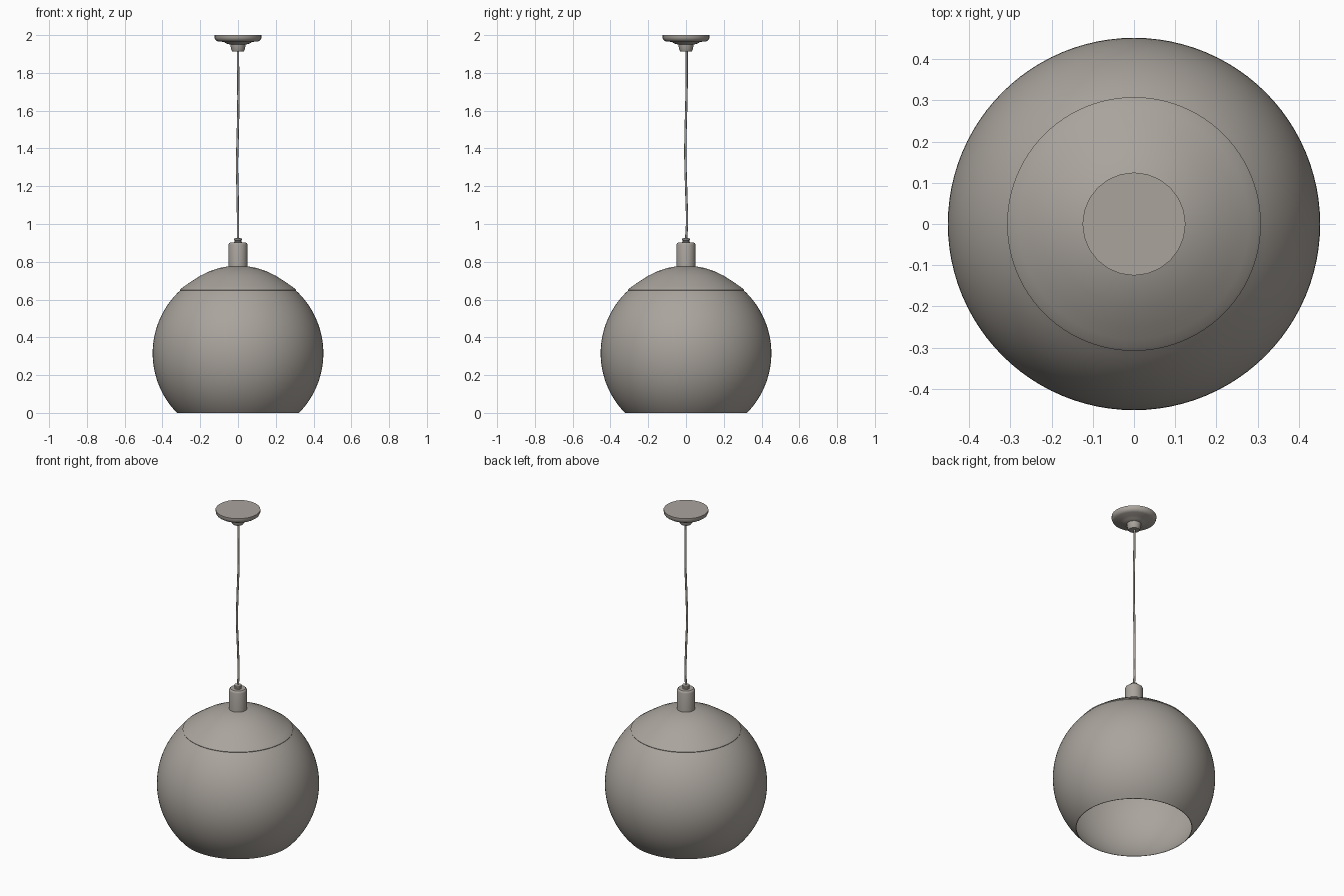
import bpy, bmesh, math

if "Cube" in bpy.data.objects:
    bpy.data.objects.remove(bpy.data.objects["Cube"])

grey = bpy.data.materials.new("warm_grey")
grey.diffuse_color = (0.40, 0.37, 0.335, 1)
grey.use_nodes = True
grey.node_tree.nodes["Principled BSDF"].inputs["Base Color"].default_value = grey.diffuse_color


def smooth(ob, angle=35):
    bpy.ops.object.select_all(action='DESELECT')
    ob.select_set(True)
    bpy.context.view_layer.objects.active = ob
    bpy.ops.object.shade_smooth_by_angle(angle=math.radians(angle))


def lathe(name, profile, segments):
    """Spin an (r, z) profile around the z axis."""
    bm = bmesh.new()
    vs = [bm.verts.new((r, 0, z)) for r, z in profile]
    es = [bm.edges.new(p) for p in zip(vs, vs[1:])]
    bmesh.ops.spin(bm, geom=vs + es, cent=(0, 0, 0), axis=(0, 0, 1),
                   angle=math.tau, steps=segments, use_merge=False)
    bmesh.ops.remove_doubles(bm, verts=bm.verts, dist=1e-5)
    bmesh.ops.recalc_face_normals(bm, faces=bm.faces)
    me = bpy.data.meshes.new(name)
    bm.to_mesh(me)
    bm.free()
    me.materials.append(grey)
    ob = bpy.data.objects.new(name, me)
    bpy.context.collection.objects.link(ob)
    smooth(ob)
    return ob


# Globe shade: thin open shell cut flat at the bottom and at the cap
R, C = 0.452, 0.316
a0, a1 = math.asin(-C / R), math.asin((0.65 - C) / R)
arc = [a0 + (a1 - a0) * i / 32 for i in range(33)]
outer = [(R * math.cos(a), C + R * math.sin(a)) for a in arc]
inner = [(r - 0.004 * math.cos(a), z) for a, (r, z) in zip(arc, outer)]
lathe("shade", outer + inner[::-1] + outer[:1], 96)

# Domed cap with a rolled rim
lathe("cap", [(0.306, 0.645), (0.308, 0.651), (0.301, 0.658), (0.28, 0.673),
              (0.25, 0.694), (0.2, 0.726), (0.15, 0.75), (0.1, 0.767),
              (0.05, 0.776), (0, 0.778)], 96)

# Lamp holder above the cap
lathe("holder", [(0, 0.76), (0.05, 0.76), (0.05, 0.89), (0.048, 0.897),
                 (0.042, 0.902), (0, 0.902)], 32)

# Ribbed cord grip
lathe("cord_grip", [(0, 0.90), (0.02, 0.90), (0.02, 0.907), (0.015, 0.909),
                    (0.015, 0.912), (0.02, 0.914), (0.02, 0.922),
                    (0.01, 0.926), (0, 0.926)], 16)

# Ceiling canopy with a stepped neck
lathe("canopy", [(0, 2.0), (0.125, 2.0), (0.125, 1.987), (0.12, 1.975),
                 (0.108, 1.967), (0.075, 1.964), (0.06, 1.955),
                 (0.04, 1.95), (0.037, 1.925), (0.03, 1.912), (0, 1.912)], 24)

# Slightly wavy hanging cord
path = [(0, 0, 0.915), (0, 0.005, 1.0), (-0.002, 0.002, 1.15),
        (-0.005, -0.003, 1.32), (-0.002, -0.003, 1.45), (0.002, 0.002, 1.65),
        (0.001, 0.004, 1.78), (0, 0.004, 1.92)]
cu = bpy.data.curves.new("cord", 'CURVE')
cu.dimensions = '3D'
cu.bevel_depth = 0.006
cu.bevel_resolution = 2
sp = cu.splines.new('BEZIER')
sp.bezier_points.add(len(path) - 1)
for p, co in zip(sp.bezier_points, path):
    p.co = co
    p.handle_left_type = p.handle_right_type = 'AUTO'
cu.materials.append(grey)
bpy.context.collection.objects.link(bpy.data.objects.new("cord", cu))
